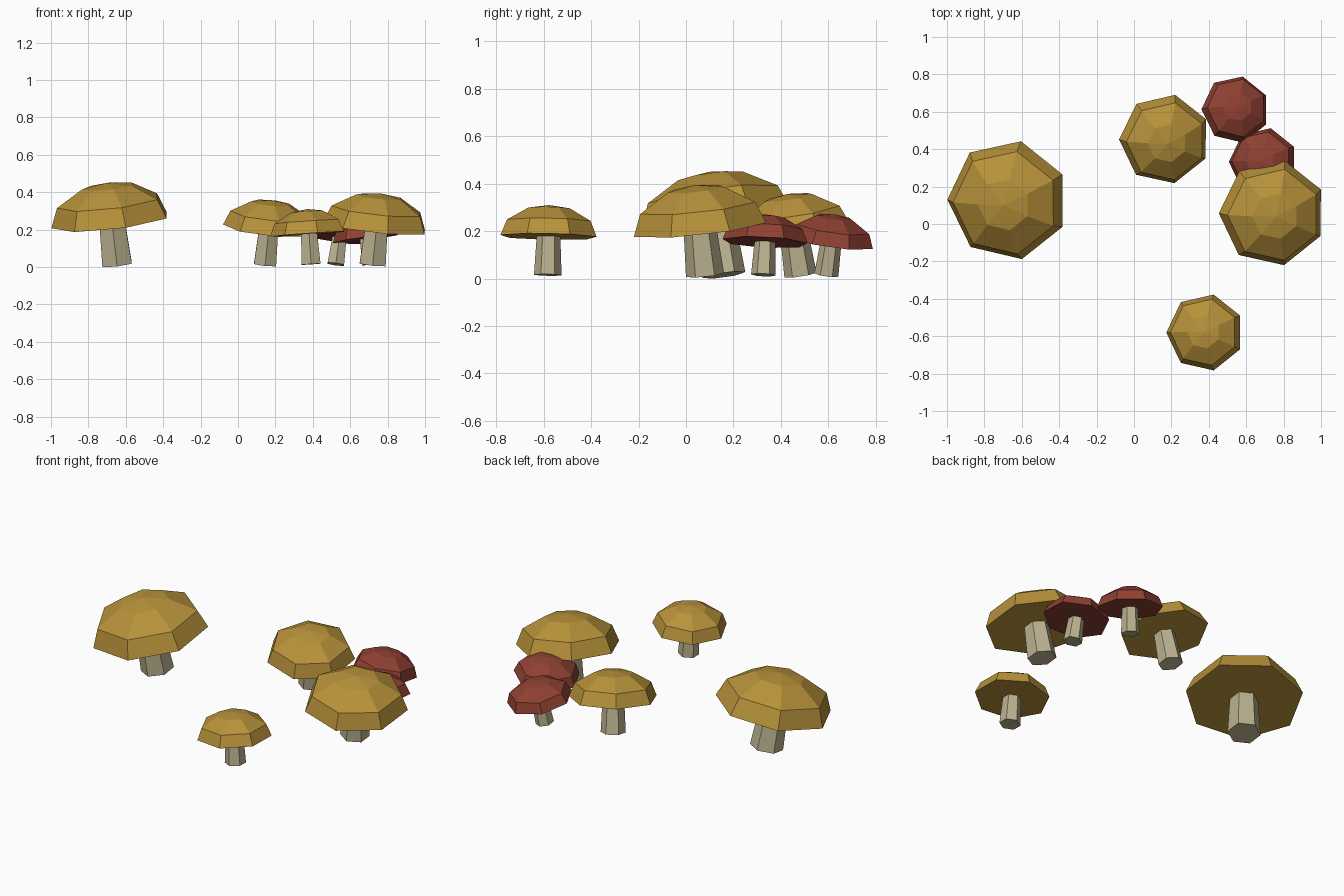
import bpy, bmesh, math
from mathutils import Vector, Matrix

if "Cube" in bpy.data.objects:
    bpy.data.objects.remove(bpy.data.objects["Cube"])


def material(name, rgb):
    lin = [((c / 255 + 0.055) / 1.055) ** 2.4 for c in rgb]
    m = bpy.data.materials.new(name)
    m.diffuse_color = (*lin, 1)
    m.use_nodes = True
    m.node_tree.nodes["Principled BSDF"].inputs["Base Color"].default_value = m.diffuse_color
    return m


YELLOW = material("ochre_cap", (184, 146, 58))
RED = material("red_cap", (143, 64, 50))
STEM = material("pale_stem", (188, 178, 144))


def lathe(name, profile, sides, start, mat, matrix):
    """Low-poly solid of revolution; a radius of 0 closes to a point, otherwise the end is a flat face."""
    bm = bmesh.new()
    rings = []
    for r, z in profile:
        n = sides if r > 0 else 1
        rings.append([bm.verts.new((r * math.cos(start + math.tau * i / sides),
                                    r * math.sin(start + math.tau * i / sides), z))
                      for i in range(n)])
    for a, b in zip(rings, rings[1:]):
        for i in range(sides):
            j = (i + 1) % sides
            if len(b) == 1:
                bm.faces.new((a[i], a[j], b[0]))
            else:
                bm.faces.new((a[i], a[j], b[j], b[i]))
    bm.faces.new(rings[0][::-1])
    if len(rings[-1]) > 1:
        bm.faces.new(rings[-1])
    bmesh.ops.recalc_face_normals(bm, faces=bm.faces)
    me = bpy.data.meshes.new(name)
    bm.to_mesh(me)
    bm.free()
    me.materials.append(mat)
    ob = bpy.data.objects.new(name, me)
    ob.matrix_world = matrix
    bpy.context.collection.objects.link(ob)


def mushroom(name, base, cap, radius, mat):
    base, cap = Vector((*base, 0.015)), Vector(cap)
    axis = cap - base
    h = axis.length
    turn = Vector((0, 0, 1)).rotation_difference(axis).to_matrix().to_4x4()
    matrix = Matrix.Translation(base) @ turn
    # tapered six-sided stem, reaching a little into the cap
    lathe(name + "_stem", [(0.28 * radius, 0), (0.235 * radius, h + 0.1 * radius)],
          6, math.pi / 2, STEM, matrix)
    # seven-sided half-dome cap with a flat underside
    dome = [(1, 0), (0.87, 0.5), (0.43, 0.9), (0, 1)]
    lathe(name + "_cap", [(r * radius, h + z * 0.64 * radius) for r, z in dome],
          7, math.pi, mat, matrix)


# name, stem foot (x, y), cap rim centre, cap radius, colour
for args in [
    ("large_mushroom", (-0.647, 0.16), (-0.674, 0.128, 0.245), 0.326, YELLOW),
    ("right_mushroom", (0.72, 0.08), (0.74, 0.059, 0.212), 0.288, YELLOW),
    ("middle_mushroom", (0.145, 0.483), (0.164, 0.454, 0.203), 0.245, YELLOW),
    ("front_mushroom", (0.391, -0.583), (0.38, -0.58, 0.177), 0.208, YELLOW),
    ("back_red_mushroom", (0.523, 0.592), (0.542, 0.612, 0.155), 0.183, RED),
    ("side_red_mushroom", (0.708, 0.326), (0.69, 0.333, 0.153), 0.184, RED),
]:
    mushroom(*args)
